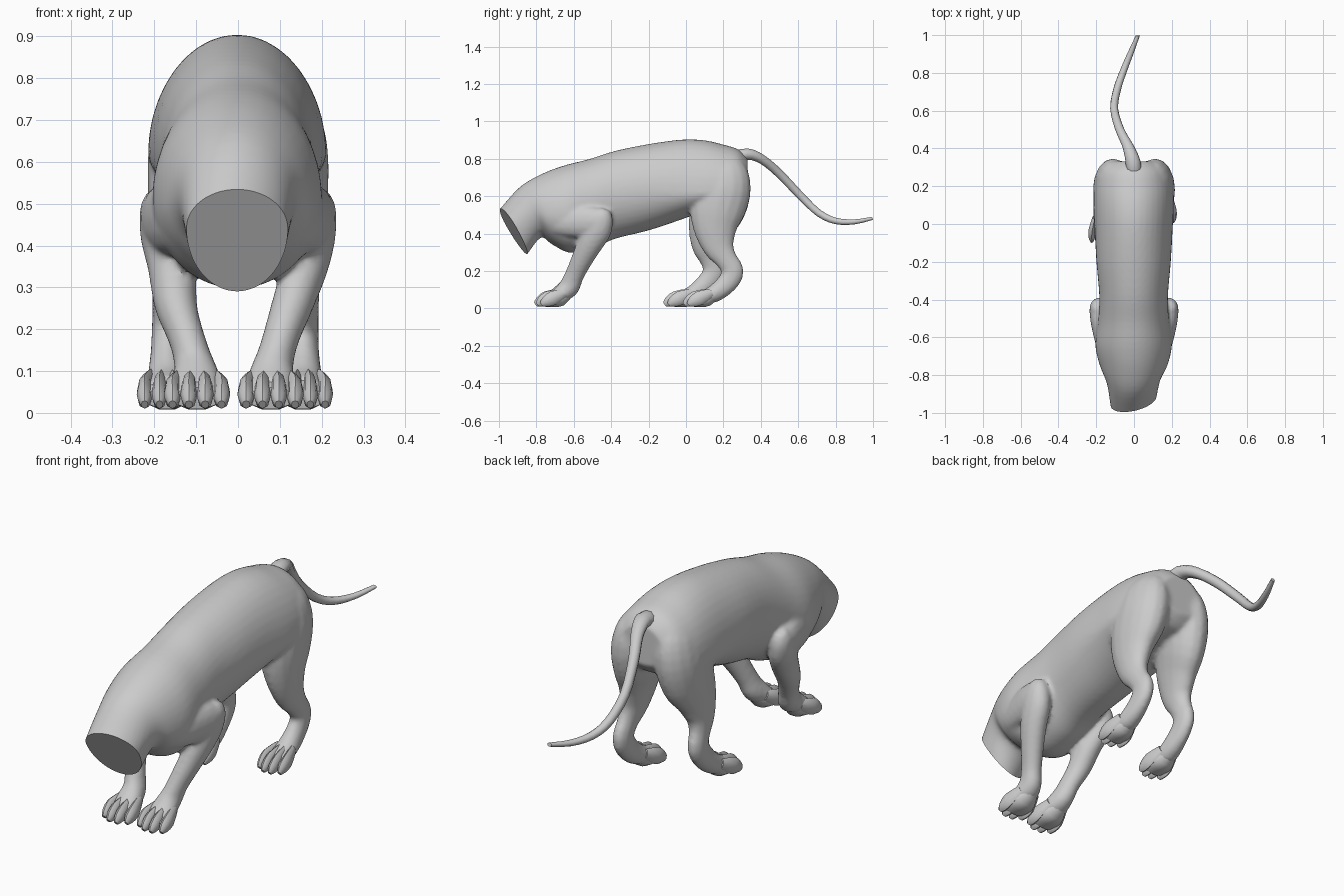
import bpy, bmesh, math
from mathutils import Vector

if "Cube" in bpy.data.objects:
    bpy.data.objects.remove(bpy.data.objects["Cube"])

fur = bpy.data.materials.new("grey fur")
fur.use_nodes = True
GREY = (0.6, 0.6, 0.6, 1)
fur.diffuse_color = GREY
fur.node_tree.nodes["Principled BSDF"].inputs["Base Color"].default_value = GREY


def spline(rows, steps):
    """Catmull-Rom interpolation of rows of numbers."""
    out, n = [], len(rows)
    for i in range(n - 1):
        a, b, c, d = (rows[max(0, min(n - 1, i + k))] for k in (-1, 0, 1, 2))
        for s in range(steps):
            t = s / steps
            out.append([0.5 * (2*q + (r - p)*t + (2*p - 5*q + 4*r - s2)*t*t + (3*q - p - 3*r + s2)*t**3)
                        for p, q, r, s2 in zip(a, b, c, d)])
    return out + [list(rows[-1])]


def activate(*obs):
    bpy.ops.object.select_all(action='DESELECT')
    for ob in obs:
        ob.select_set(True)
    bpy.context.view_layer.objects.active = obs[0]


def skin(name, rings):
    """Bridge rings of points into a closed tube."""
    bm = bmesh.new()
    loops = [[bm.verts.new(p) for p in ring] for ring in rings]
    n = len(loops[0])
    for a, b in zip(loops, loops[1:]):
        for i in range(n):
            bm.faces.new((a[i], a[(i + 1) % n], b[(i + 1) % n], b[i]))
    bm.faces.new(loops[0])
    bm.faces.new(loops[-1])
    bmesh.ops.recalc_face_normals(bm, faces=bm.faces)
    me = bpy.data.meshes.new(name)
    bm.to_mesh(me)
    bm.free()
    me.materials.append(fur)
    ob = bpy.data.objects.new(name, me)
    bpy.context.collection.objects.link(ob)
    activate(ob)
    bpy.ops.object.shade_smooth_by_angle(angle=math.radians(45))
    return ob


def limb(name, rows, steps=3, sides=14):
    """Tube along (x, y, z, half width, half depth), rings square to the path in side view."""
    rows = spline(rows, steps)
    rings = []
    for i, (x, y, z, rx, rd) in enumerate(rows):
        a, b = rows[max(0, i - 1)], rows[min(len(rows) - 1, i + 1)]
        t = Vector((0, b[1] - a[1], b[2] - a[2])).normalized()
        u = Vector((0, t.z, -t.y))
        rings.append([Vector((x + rx * math.cos(k * math.tau / sides), y, z))
                      + u * rd * math.sin(k * math.tau / sides) for k in range(sides)])
    return skin(name, rings)


# Torso: top y, top z, bottom y, bottom z, half width, height of widest point, sideways skew
TORSO = [
    (-1.05, 0.465, -0.90, 0.23, 0.108, 0.62, 0.025),
    (-0.99, 0.535, -0.85, 0.29, 0.122, 0.62, 0.025),
    (-0.89, 0.648, -0.775, 0.38, 0.142, 0.48, 0.01),
    (-0.78, 0.715, -0.72, 0.345, 0.180, 0.42, 0),
    (-0.66, 0.762, -0.62, 0.297, 0.203, 0.46, 0),
    (-0.52, 0.798, -0.50, 0.320, 0.188, 0.5, 0),
    (-0.38, 0.842, -0.38, 0.372, 0.182, 0.5, 0),
    (-0.20, 0.879, -0.20, 0.417, 0.197, 0.46, 0),
    (-0.02, 0.903, -0.02, 0.477, 0.207, 0.34, 0),
    (0.10, 0.899, 0.10, 0.52, 0.213, 0.26, 0),
    (0.20, 0.876, 0.20, 0.54, 0.207, 0.28, 0),
    (0.28, 0.850, 0.28, 0.56, 0.180, 0.35, 0),
    (0.33, 0.80, 0.33, 0.61, 0.11, 0.45, 0),
]
SIDES = 40
rings = []
for ty, tz, by, bz, w, f, skew in spline(TORSO, 4):
    ring = []
    for k in range(SIDES):
        c, s = math.cos(k * math.tau / SIDES), math.sin(k * math.tau / SIDES)
        h = f + s * ((1 - f) if s > 0 else f)
        ring.append((w * c - 0.002, by + (ty - by) * h + skew * c, bz + (tz - bz) * h))
    rings.append(ring)
fused = [skin("body", rings)]

# Tail
limb("tail", [(0.0, 0.25, 0.80, 0.04, 0.04), (-0.005, 0.33, 0.825, 0.04, 0.032),
              (-0.03, 0.41, 0.795, 0.032, 0.026), (-0.075, 0.50, 0.72, 0.025, 0.024),
              (-0.105, 0.61, 0.605, 0.021, 0.022), (-0.09, 0.71, 0.51, 0.021, 0.02),
              (-0.06, 0.80, 0.468, 0.02, 0.018), (-0.02, 0.90, 0.463, 0.017, 0.014),
              (0.02, 0.997, 0.482, 0.011, 0.009)], sides=10)


def paw(name, x, y, w):
    """Pad and four toes with claws; y is the claw tip."""
    limb(name + "_pad", [(x, y + 0.175, 0.08, w * 0.45, 0.025), (x, y + 0.13, 0.055, w * 0.75, 0.044),
                         (x, y + 0.09, 0.045, w * 0.85, 0.04), (x, y + 0.05, 0.035, w * 0.7, 0.028)],
         steps=2, sides=10)
    for i in range(4):
        u = (i - 1.5) / 1.5
        tx, ty = x + u * w * 0.76, y + 0.025 * u * u
        limb(f"{name}_toe_{i + 1}",
             [(x + u * w * 0.55, ty + 0.13, 0.085, w * 0.18, 0.022), (tx, ty + 0.065, 0.056, w * 0.25, 0.038),
              (tx, ty + 0.022, 0.034, w * 0.24, 0.028), (tx, ty + 0.003, 0.02, w * 0.12, 0.012)],
             steps=2, sides=8)


# Legs: side sign, front paw (x, y), hind paw (x, y), how far the hind foot is carried forward
for side, s, fx, fy, hx, hy, fwd in (("left", 1, 0.078, -0.80, 0.155, -0.015, 0.0),
                                     ("right", -1, 0.098, -0.81, 0.17, -0.12, 0.11)):
    arm = limb(f"{side}_upper_arm",
               [(s * 0.11, -0.75, 0.47, 0.04, 0.05), (s * 0.135, -0.69, 0.465, 0.052, 0.075),
                (s * 0.165, -0.58, 0.465, 0.053, 0.088), (s * 0.183, -0.48, 0.465, 0.052, 0.078),
                (s * 0.187, -0.415, 0.465, 0.038, 0.05)])
    forearm = limb(f"{side}_forearm",
                   [(s * 0.19, -0.432, 0.53, 0.025, 0.03), (s * 0.187, -0.447, 0.49, 0.048, 0.062),
                    (s * 0.176, -0.475, 0.42, 0.058, 0.078), (s * 0.158, -0.517, 0.34, 0.057, 0.069),
                    (s * (fx + 0.05), -0.562, 0.25, 0.052, 0.057),
                    (s * (fx + 0.022), -0.600, 0.17, 0.046, 0.052),
                    (s * (fx + 0.005), -0.627, 0.112, 0.05, 0.056),
                    (s * fx, fy + 0.12, 0.07, 0.06, 0.044),
                    (s * fx, fy + 0.07, 0.05, 0.05, 0.03)])
    paw(f"{side}_front_paw", s * fx, fy, 0.077)

    hind = [(0.09, 0.19, 0.80, 0.05, 0.08), (0.102, 0.198, 0.74, 0.085, 0.13), (0.114, 0.196, 0.64, 0.1, 0.152),
            (0.125, 0.167, 0.53, 0.091, 0.15), (0.137, 0.157, 0.43, 0.07, 0.12),
            (0.147, 0.175, 0.33, 0.051, 0.086), (0.154, 0.216, 0.26, 0.04, 0.06),
            (0.155, 0.25, 0.2, 0.038, 0.06), (0.155, 0.222, 0.138, 0.04, 0.056),
            (0.155, 0.145, 0.076, 0.048, 0.047), (0.155, 0.06, 0.053, 0.048, 0.032)]
    rows = []
    for x, y, z, rx, rd in hind:
        k = max(0.0, min(1.0, (0.52 - z) / 0.35))
        rows.append((s * (x + (hx - 0.155) * k), y - fwd * k, z, rx, rd))
    fused += [arm, forearm, limb(f"{side}_hind_leg", rows, sides=16)]
    paw(f"{side}_hind_paw", s * hx, hy, 0.07)

# Fuse torso and legs into one skin and soften the joins
body = fused[0]
activate(*fused)
bpy.ops.object.join()
remesh = body.modifiers.new("fuse", 'REMESH')
remesh.mode = 'VOXEL'
remesh.voxel_size = 0.01
soften = body.modifiers.new("soften", 'SMOOTH')
soften.factor = 0.5
soften.iterations = 8
for mod in ("fuse", "soften"):
    bpy.ops.object.modifier_apply(modifier=mod)

# Flat cut across the neck, facing forward, down and a little to the left
top, bottom = Vector((0, -0.99, 0.535)), Vector((0, -0.85, 0.29))
normal = Vector((0.125, 0.025, 0)).cross(top - bottom).normalized()
bm = bmesh.new()
bm.from_mesh(body.data)
if normal.y > 0:
    normal.negate()
faces = [f for f in bm.faces if f.calc_center_median().z > 0.2 and f.calc_center_median().y < -0.72]
geom = list({g for f in faces for g in (*f.verts, *f.edges)}) + faces
bmesh.ops.bisect_plane(bm, geom=geom, plane_co=top, plane_no=normal, clear_outer=True)
bmesh.ops.holes_fill(bm, edges=[e for e in bm.edges if e.is_boundary])
bm.to_mesh(body.data)
bm.free()
activate(body)
bpy.ops.object.shade_smooth_by_angle(angle=math.radians(40))
